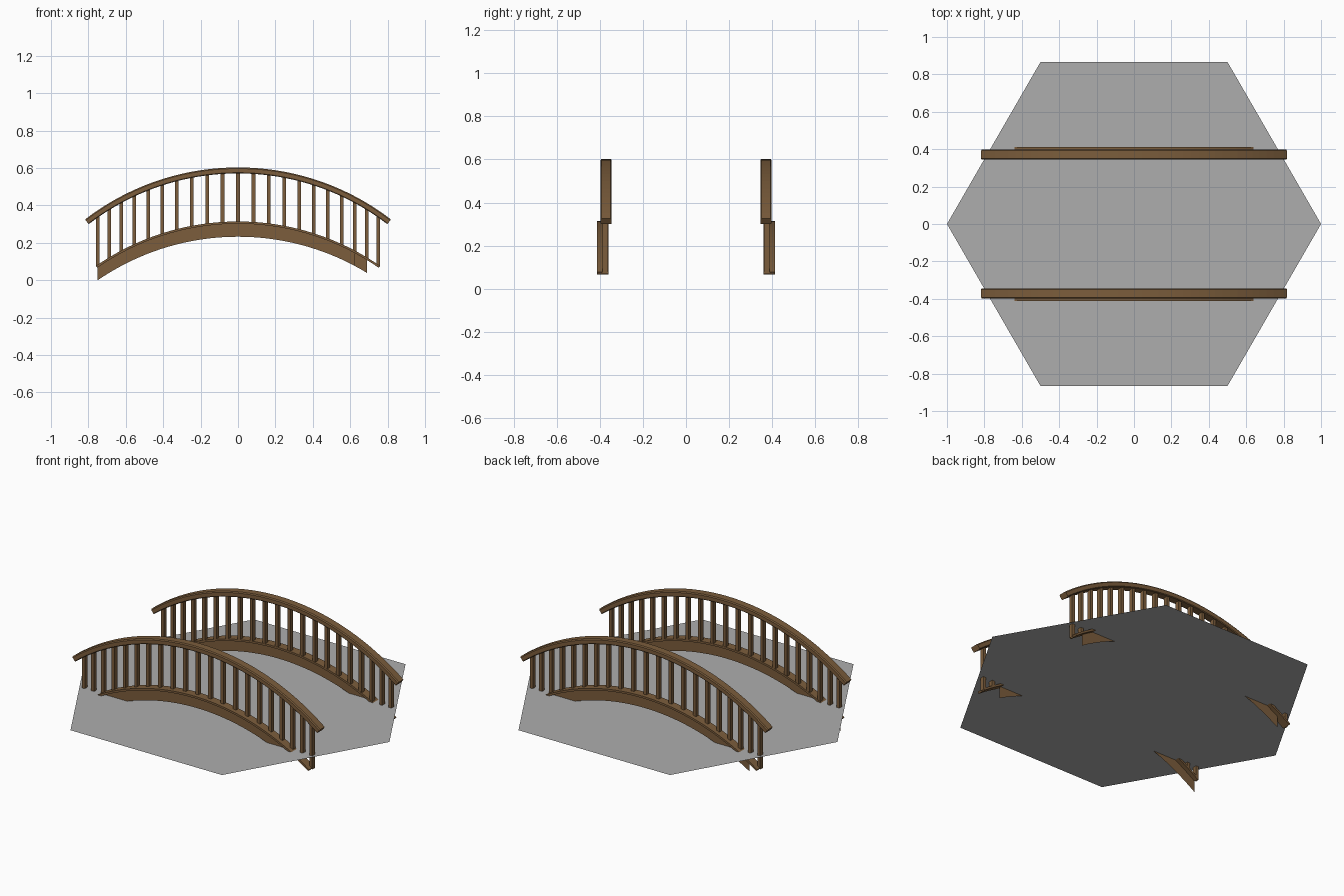
import bpy, math

if "Cube" in bpy.data.objects:
    bpy.data.objects.remove(bpy.data.objects["Cube"])

R = 1.326  # radius shared by every arch


def material(name, rgb):
    m = bpy.data.materials.new(name)
    m.diffuse_color = (*rgb, 1)
    m.use_nodes = True
    m.node_tree.nodes["Principled BSDF"].inputs["Base Color"].default_value = m.diffuse_color
    return m


wood = material("brown_wood", (0.2, 0.11, 0.045))
gray = material("gray_base", (0.42, 0.42, 0.42))


def add_mesh(name, verts, faces, mat):
    me = bpy.data.meshes.new(name)
    me.from_pydata(verts, [], faces)
    me.materials.append(mat)
    ob = bpy.data.objects.new(name, me)
    bpy.context.collection.objects.link(ob)
    return ob


def drop(x):
    return R - math.sqrt(R * R - x * x)


def arch_bar(name, profile, y, z, x_end, n=40):
    """Sweep a (y, height) profile along the arch."""
    a_end = math.asin(x_end / R)
    k = len(profile)
    verts, faces = [], []
    for i in range(n + 1):
        a = a_end * (2 * i / n - 1)
        for py, pz in profile:
            r = R + pz
            verts.append((r * math.sin(a), y + py, z - R + r * math.cos(a)))
    for i in range(n):
        for j in range(k):
            p, q = i * k + j, i * k + (j + 1) % k
            faces.append((p, q, q + k, p + k))
    faces.append(tuple(reversed(range(k))))
    faces.append(tuple(n * k + j for j in range(k)))
    return add_mesh(name, verts, faces, wood)


def arch_sheet(name, x0, x1, y, n=40):
    """Thin curved side board below the strip."""
    verts, faces = [], []
    for i in range(n + 1):
        x = x0 + (x1 - x0) * i / n
        verts += [(x, y, 0.2325 - drop(x)), (x, y, 0.308 - drop(x))]
    for i in range(n):
        p = 2 * i
        f = (p, p + 2, p + 3, p + 1)
        faces.append(f if y < 0 else f[::-1])
    return add_mesh(name, verts, faces, wood)


def balusters(name, y):
    """Row of square posts between strip and rail, sloped top and bottom."""
    verts, faces = [], []
    w, d = 0.0095, 0.0125
    for i in range(-10, 11):
        x = 0.083 * i - 7.9e-5 * i ** 3
        b = len(verts)
        for z in (0.309, 0.575):
            for sx, sy in ((-1, -1), (1, -1), (1, 1), (-1, 1)):
                px = x + sx * w
                verts.append((px, y + sy * d, z - drop(px)))
        faces += [(b, b + 3, b + 2, b + 1), (b + 4, b + 5, b + 6, b + 7)]
        for j in range(4):
            q = (j + 1) % 4
            faces.append((b + j, b + q, b + q + 4, b + j + 4))
    return add_mesh(name, verts, faces, wood)


# profiles: handrail with chamfered upper edge, flat foot strip
rail = [(-0.022, -0.016), (-0.026, -0.012), (-0.026, 0.010), (-0.021, 0.016),
        (0.021, 0.016), (0.026, 0.010), (0.026, -0.012), (0.022, -0.016)]
strip = [(-0.026, -0.006), (-0.026, 0.006), (0.026, 0.006), (0.026, -0.006)]

# two railings
for side, s, x0, x1 in (("front", -1, -0.75, 0.625), ("back", 1, -0.69, 0.69)):
    arch_bar(side + "_handrail", rail, s * 0.371, 0.587, 0.808)
    arch_bar(side + "_foot_strip", strip, s * 0.386, 0.308, 0.755)
    balusters(side + "_balusters", s * 0.374)
    arch_sheet(side + "_side_board", x0, x1, s * 0.386)

# flat hexagonal base cutting through the arch ends
hexa = [(math.cos(i * math.pi / 3), math.sin(i * math.pi / 3), 0.15) for i in range(6)]
add_mesh("hexagon_base", hexa, [tuple(range(6))], gray)
